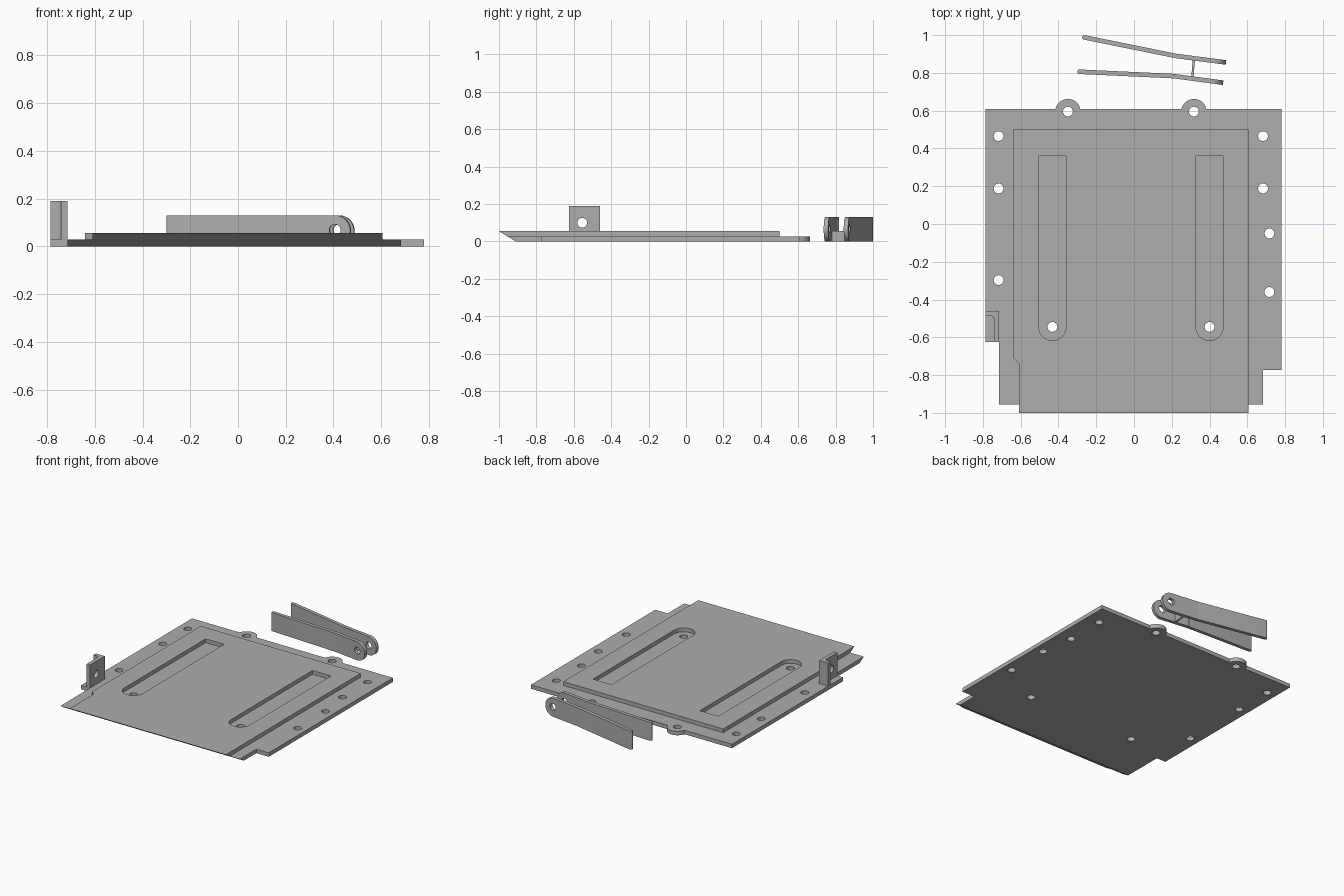
import bpy, bmesh, math
from mathutils import Matrix, Vector

if "Cube" in bpy.data.objects:
    bpy.data.objects.remove(bpy.data.objects["Cube"])

grey = bpy.data.materials.new("plain_grey")
grey.diffuse_color = (0.42, 0.42, 0.42, 1)
grey.use_nodes = True
grey.node_tree.nodes["Principled BSDF"].inputs["Base Color"].default_value = grey.diffuse_color

MID, TOP = 0.028, 0.055      # heights of the lower and upper deck
HOLE = 0.026


def arc(cx, cy, r, a0, a1, n=16):
    return [(cx + r * math.cos(math.radians(a0 + (a1 - a0) * i / n)),
             cy + r * math.sin(math.radians(a0 + (a1 - a0) * i / n))) for i in range(n + 1)]


def circle(cx, cy, r=HOLE, n=24):
    return arc(cx, cy, r, 0, 360, n)[:-1]


def plate(name, loops, z0, z1, matrix=None):
    """Extrude an outline (first loop) with holes (other loops) from z0 to z1."""
    cu = bpy.data.curves.new(name + "_outline", 'CURVE')
    cu.dimensions, cu.fill_mode = '2D', 'BOTH'
    cu.extrude = (z1 - z0) / 2
    for pts in loops:
        sp = cu.splines.new('POLY')
        sp.points.add(len(pts) - 1)
        for p, co in zip(sp.points, pts):
            p.co = (co[0], co[1], 0, 1)
        sp.use_cyclic_u = True
    tmp = bpy.data.objects.new(name + "_tmp", cu)
    bpy.context.collection.objects.link(tmp)
    me = bpy.data.meshes.new_from_object(tmp.evaluated_get(bpy.context.evaluated_depsgraph_get()))
    bpy.data.objects.remove(tmp)
    me.transform(Matrix.Translation((0, 0, (z0 + z1) / 2)))
    if matrix:
        me.transform(matrix)
    bm = bmesh.new()
    bm.from_mesh(me)
    bmesh.ops.remove_doubles(bm, verts=bm.verts, dist=1e-5)
    bmesh.ops.recalc_face_normals(bm, faces=bm.faces)
    bm.to_mesh(me)
    bm.free()
    me.materials.clear()
    me.materials.append(grey)
    ob = bpy.data.objects.new(name, me)
    bpy.context.collection.objects.link(ob)
    bpy.ops.object.select_all(action='DESELECT')
    ob.select_set(True)
    bpy.context.view_layer.objects.active = ob
    bpy.ops.object.shade_smooth_by_angle(angle=math.radians(30))
    return ob


def slant_front(ob):
    """Undercut the front edge so it leans forward toward the top."""
    for v in ob.data.vertices:
        if v.co.y < -0.94:
            v.co.y = -1 + (TOP - v.co.z) * 0.09 / TOP


# Lower plate with two rear ears and mounting holes
EARS = (-0.35, 0.317)
SLOTS = (-0.432, 0.4)
SLOT_END = -0.545
outline = [(-0.785, 0.61), (-0.785, -0.625), (-0.715, -0.625), (-0.715, -0.951),
           (0.683, -0.951), (0.683, -0.772), (0.78, -0.772), (0.78, 0.61)]
for cx in reversed(EARS):
    outline += arc(cx, 0.595, 0.067, 13, 167)
holes = [(-0.717, 0.465), (-0.717, 0.188), (-0.717, -0.297), (0.683, 0.465), (0.683, 0.188),
         (0.717, -0.05), (0.717, -0.36)]
holes += [(x, 0.595) for x in EARS] + [(x, SLOT_END) for x in SLOTS]
slant_front(plate("lower_plate", [outline] + [circle(*h) for h in holes], 0, MID))

# Upper plate with two round-ended slots
upper = [(-0.64, 0.5), (-0.64, -0.708), (-0.61, -0.738), (-0.61, -1), (0.605, -1), (0.605, 0.5)]
slots = [[(x + 0.072, 0.36), (x - 0.072, 0.36)] + arc(x, SLOT_END, 0.072, 180, 360) for x in SLOTS]
slant_front(plate("upper_plate", [upper] + slots, MID, TOP))

# Corner bracket: pierced wall plus a return flange
yz_to_x = Matrix(((0, 0, 1, 0), (1, 0, 0, 0), (0, 1, 0, 0), (0, 0, 0, 1)))
wall = [(-0.625, MID), (-0.46, MID), (-0.46, 0.19), (-0.625, 0.19)]
plate("bracket_wall", [wall, circle(-0.555, 0.1)], -0.742, -0.715, yz_to_x)
flange = [(-0.785, -0.46), (-0.785, -0.487), (-0.757, -0.487)]
flange += arc(-0.757, -0.502, 0.015, 90, 0, 6)[1:] + [(-0.742, -0.46)]
plate("bracket_flange", [flange], MID, 0.19)


# Bent levers: straight arm, then an angled end with a pivot hole
def along(a, b):
    d = Vector(b) - Vector(a)
    return d.length, math.atan2(d.y, d.x)


def lever(name, a, b, c, half=0.012, h=0.13):
    length, ang = along(a, b)
    arm = arc(0, 0, half, 90, 270, 10) + [(length, -half), (length, half)]
    plate(name + "_arm", [arm], 0, h, Matrix.Translation((*a, 0)) @ Matrix.Rotation(ang, 4, 'Z'))
    length, ang = along(b, c)
    r = h / 2
    end = [(0, h), (0, 0)] + arc(length - r, r, r, -90, 90, 20)
    m = (Matrix.Translation((*b, 0)) @ Matrix.Rotation(ang, 4, 'Z')
         @ Matrix.Rotation(math.pi / 2, 4, 'X'))
    plate(name + "_end", [end, circle(length - r, r + 0.003, 0.024)], -half, half, m)


lever("rear_lever", (-0.263, 0.988), (0.22, 0.89), (0.487, 0.855))
lever("front_lever", (-0.288, 0.806), (0.21, 0.783), (0.472, 0.748))

# Thin web tying the levers together
web = [(0.303, 0.775), (0.315, 0.775), (0.323, 0.872), (0.311, 0.872)]
plate("lever_web", [web], 0, TOP)
